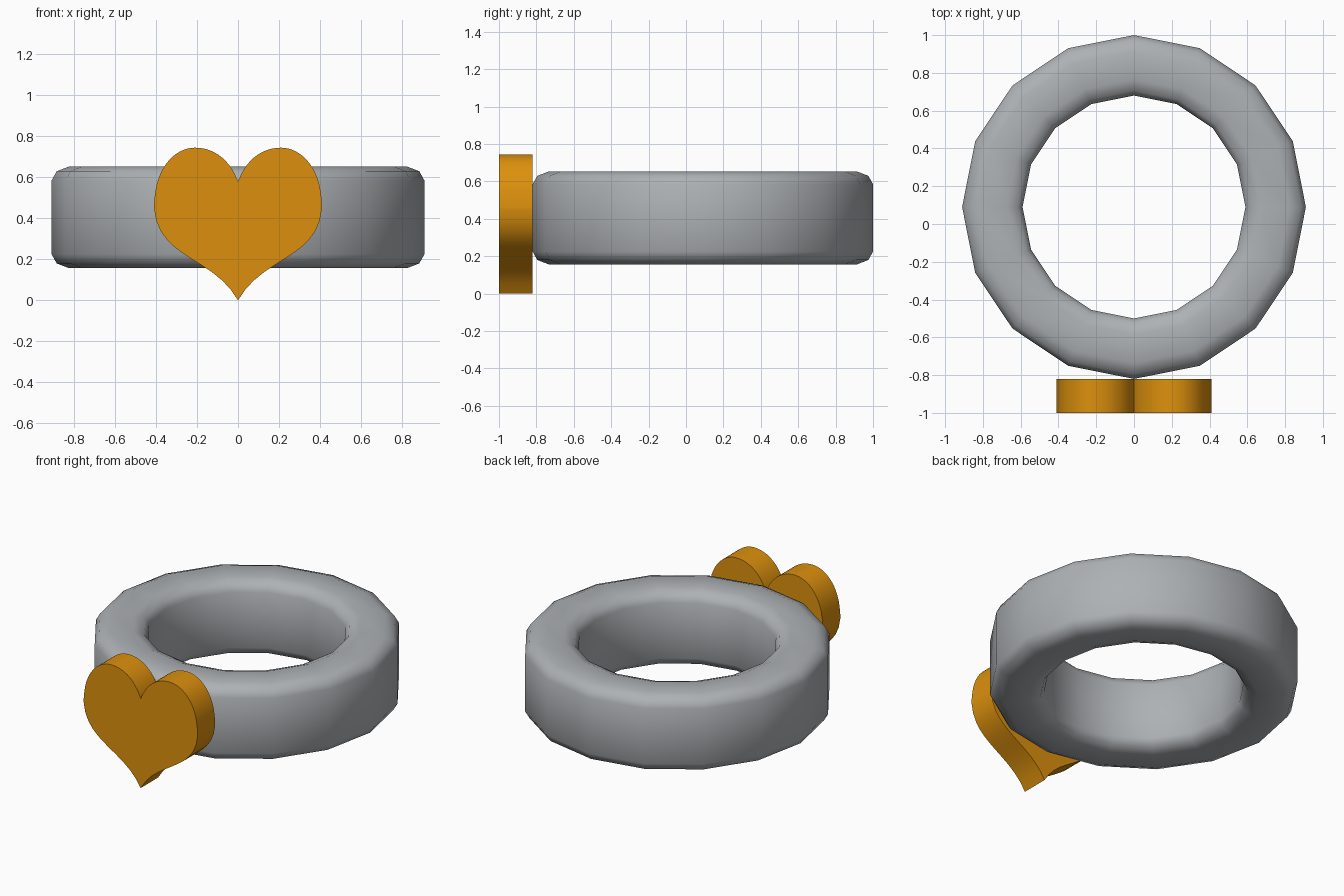
import bpy, bmesh, math
from mathutils import Vector
from mathutils.geometry import interpolate_bezier

if "Cube" in bpy.data.objects:
    bpy.data.objects.remove(bpy.data.objects["Cube"])


def material(name, color):
    m = bpy.data.materials.new(name)
    m.diffuse_color = (*color, 1)
    m.use_nodes = True
    m.node_tree.nodes["Principled BSDF"].inputs["Base Color"].default_value = m.diffuse_color
    return m


def finish(name, bm, mat, angle):
    bmesh.ops.recalc_face_normals(bm, faces=bm.faces)
    me = bpy.data.meshes.new(name)
    bm.to_mesh(me)
    bm.free()
    me.materials.append(mat)
    ob = bpy.data.objects.new(name, me)
    bpy.context.collection.objects.link(ob)
    bpy.context.view_layer.objects.active = ob
    ob.select_set(True)
    bpy.ops.object.shade_smooth_by_angle(angle=math.radians(angle))
    ob.select_set(False)


silver = material("silver", (0.42, 0.44, 0.46))
gold = material("gold", (0.72, 0.28, 0.004))

# Ring band: rounded rectangular section swept around 16 sides
SIDES, MID_R, MID_Z, CENTER_Y = 16, 0.75, 0.405, 0.09
quarter = [(0.16, 0.18), (0.135, 0.225), (0.075, 0.248)]
section = (quarter + [(-x, z) for x, z in reversed(quarter)]
           + [(-x, -z) for x, z in quarter] + [(x, -z) for x, z in reversed(quarter)])
bm = bmesh.new()
rings = []
for i in range(SIDES):
    a = 2 * math.pi * i / SIDES
    rings.append([bm.verts.new(((MID_R + r) * math.cos(a),
                                CENTER_Y + (MID_R + r) * math.sin(a), MID_Z + z))
                  for r, z in section])
n = len(section)
for i in range(SIDES):
    p, q = rings[i], rings[(i + 1) % SIDES]
    for j in range(n):
        k = (j + 1) % n
        bm.faces.new((p[j], q[j], q[k], p[k]))
finish("ring_band", bm, silver, 60)

# Heart plate: half outline from Bezier segments, mirrored and extruded
segments = [((0, 0), (0.12, 0.215), (0.39, 0.20), (0.41, 0.45)),
            ((0.41, 0.45), (0.41, 0.49), (0.405, 0.52), (0.398, 0.56)),
            ((0.398, 0.56), (0.37, 0.68), (0.29, 0.745), (0.21, 0.745)),
            ((0.21, 0.745), (0.12, 0.745), (0.04, 0.69), (0, 0.58))]
half = []
for s in segments:
    half += interpolate_bezier(*[Vector((x, -1, z)) for x, z in s], 12)[:-1]
half.append(Vector((0, -1, 0.58)))
outline = half + [Vector((-p.x, p.y, p.z)) for p in reversed(half[1:-1])]
bm = bmesh.new()
face = bm.faces.new([bm.verts.new(p) for p in outline])
ext = bmesh.ops.extrude_face_region(bm, geom=[face], use_keep_orig=True)
bmesh.ops.translate(bm, vec=(0, 0.18, 0),
                    verts=[g for g in ext["geom"] if isinstance(g, bmesh.types.BMVert)])
finish("heart_plate", bm, gold, 35)
